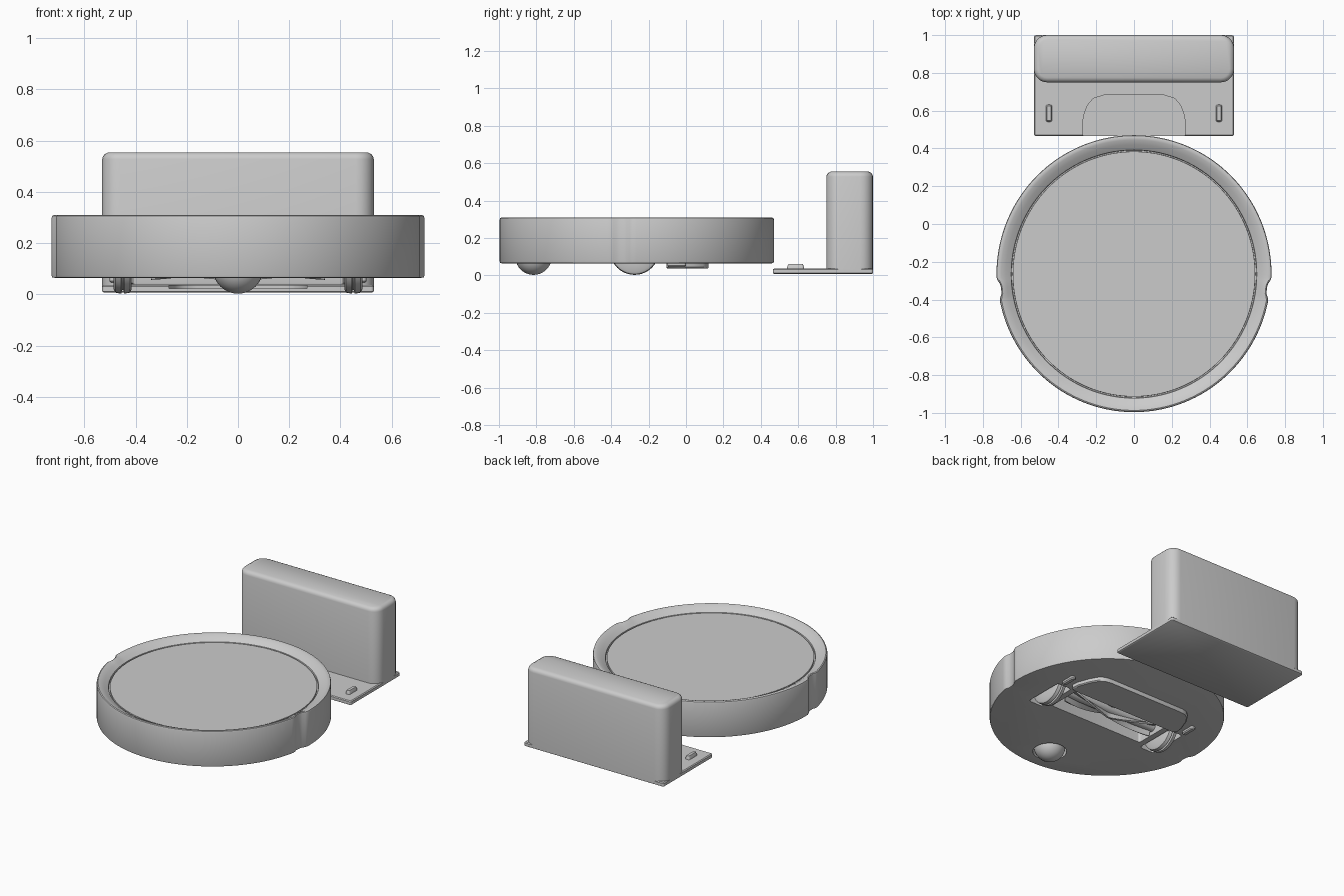
import bpy, bmesh, math
from mathutils import Matrix, Vector

if "Cube" in bpy.data.objects:
    bpy.data.objects.remove(bpy.data.objects["Cube"])

CY = -0.265  # robot centre in y


def finish(name, bm, angle=35):
    bmesh.ops.recalc_face_normals(bm, faces=bm.faces)
    me = bpy.data.meshes.new(name)
    bm.to_mesh(me)
    bm.free()
    ob = bpy.data.objects.new(name, me)
    bpy.context.collection.objects.link(ob)
    smooth(ob, angle)
    return ob


def smooth(ob, angle=35):
    bpy.ops.object.select_all(action='DESELECT')
    ob.select_set(True)
    bpy.context.view_layer.objects.active = ob
    bpy.ops.object.shade_smooth_by_angle(angle=math.radians(angle))


def cut(ob, cutters):
    bpy.context.view_layer.objects.active = ob
    for c in cutters:
        c.hide_render = True
        m = ob.modifiers.new("cut", 'BOOLEAN')
        m.operation = 'DIFFERENCE'
        m.solver = 'EXACT'
        m.object = c
        bpy.ops.object.modifier_apply(modifier=m.name)
        bpy.data.objects.remove(c)
    smooth(ob)


def loft(name, rings, angle=35):
    """Skin a stack of equal-length closed rings and cap both ends."""
    bm = bmesh.new()
    vs = [[bm.verts.new(p) for p in r] for r in rings]
    n = len(vs[0])
    for a, b in zip(vs, vs[1:]):
        for i in range(n):
            bm.faces.new((a[i], a[(i + 1) % n], b[(i + 1) % n], b[i]))
    bm.faces.new(vs[0][::-1])
    bm.faces.new(vs[-1])
    return finish(name, bm, angle)


def rounded(x0, x1, y0, y1, r, seg=5):
    pts = []
    for cx, cy, a0 in ((x1 - r, y1 - r, 0), (x0 + r, y1 - r, 90),
                       (x0 + r, y0 + r, 180), (x1 - r, y0 + r, 270)):
        for k in range(seg + 1):
            a = math.radians(a0 + 90 * k / seg)
            pts.append((cx + r * math.cos(a), cy + r * math.sin(a)))
    return pts


def block(name, x0, x1, y0, y1, r, profile):
    """Rounded rectangle stacked along z; profile = (inset, z)."""
    return loft(name, [[(x, y, z) for x, y in
                        rounded(x0 + d, x1 - d, y0 + d, y1 - d, max(r - d, 0.002))]
                       for d, z in profile])


def panel(name, outline, z0, z1, bevel_edge=None):
    """Symmetric prism from a right-half outline."""
    pts = outline + [(-x, y) for x, y in reversed(outline)]
    cy = sum(p[1] for p in pts) / len(pts)
    rings = [[(x, y, z0) for x, y in pts], [(x, y, z1) for x, y in pts]]
    if bevel_edge:
        s = 1 - bevel_edge
        rings.insert(0, [(x * s, cy + (y - cy) * s, z0 - 0.006) for x, y in pts])
    return loft(name, rings)


def lathe_x(name, profile, cx, cy, cz, n=40):
    """Revolve (x, radius) pairs around an x axis."""
    return loft(name, [[(cx + x, cy + r * math.cos(2 * math.pi * i / n),
                         cz + r * math.sin(2 * math.pi * i / n)) for i in range(n)]
                       for x, r in profile])


# robot body with bumper seam grooves at both sides
def dip(y):
    pts = [(-1.2, 0.004), (-0.40, 0.004), (-0.37, 0.020), (-0.325, 0.020), (-0.29, 0), (1, 0)]
    for (a, u), (b, v) in zip(pts, pts[1:]):
        if a <= y <= b:
            return u + (v - u) * (y - a) / (b - a)
    return 0


rings = []
for inset, z in ((0.012, 0.065), (0.003, 0.067), (0, 0.075), (0, 0.298), (0.003, 0.307),
                 (0.010, 0.310), (0.025, 0.307), (0.050, 0.296), (0.078, 0.278), (0.080, 0.266),
                 (0.086, 0.266), (0.087, 0.277)):
    ring = []
    for i in range(256):
        a = 2 * math.pi * i / 256
        d = inset + dip(CY + 0.73 * math.sin(a)) * max(0, 1 - inset / 0.06)
        ring.append(((0.728 - d) * math.cos(a), CY + (0.735 - d) * math.sin(a), z))
    rings.append(ring)
body = loft("robot_body", rings)

# recesses underneath: wheel wells, brush chamber, caster socket
wells = [block("well", s * 0.45 - 0.055, s * 0.45 + 0.055, -0.415, -0.135, 0.02,
               [(0, -0.1), (0, 0.19)]) for s in (-1, 1)]
wells.append(block("brush_cavity", -0.355, 0.355, -0.37, -0.125, 0.015, [(0, -0.1), (0, 0.19)]))
wells.append(loft("caster_socket", [[(0.105 * math.cos(2 * math.pi * i / 40),
                                      -0.815 + 0.105 * math.sin(2 * math.pi * i / 40), z)
                                     for i in range(40)] for z in (-0.1, 0.17)]))
cut(body, wells)

# drive wheels with a centre groove, axle and contact tabs
for s, side in ((-1, "left"), (1, "right")):
    lathe_x(side + "_wheel", [(-0.035, 0.06), (-0.035, 0.115), (-0.028, 0.128), (-0.006, 0.132),
                              (-0.003, 0.118), (0.003, 0.118), (0.006, 0.132), (0.028, 0.128),
                              (0.035, 0.115), (0.035, 0.06)], s * 0.45, -0.275, 0.135)
    lathe_x(side + "_axle", [(-0.06, 0.025), (0.06, 0.025)], s * 0.45, -0.275, 0.135, 16)
    block(side + "_charging_tab", s * 0.485 - 0.016, s * 0.485 + 0.016, -0.10, 0.0, 0.012,
          [(0.006, 0.045), (0, 0.052), (0, 0.08)])

# caster ball
bm = bmesh.new()
bmesh.ops.create_uvsphere(bm, u_segments=32, v_segments=20, radius=0.098,
                          matrix=Matrix.Translation((0, -0.815, 0.101)))
finish("caster_ball", bm)

# brush roller with twisted fins
lathe_x("brush_roller", [(-0.355, 0.035), (0.355, 0.035)], 0, -0.25, 0.125, 24)
for k in range(4):
    ring_list = []
    for j in range(33):
        x = -0.34 + 0.68 * j / 32
        a = k * math.pi / 2 + abs(x) * 4
        u = Vector((0, math.cos(a), math.sin(a)))
        v = Vector((0, -math.sin(a), math.cos(a))) * 0.006
        c = Vector((x, -0.25, 0.125))
        ring_list.append([c + u * 0.03 - v, c + u * 0.068 - v, c + u * 0.068 + v, c + u * 0.03 + v])
    loft("brush_fin", ring_list)

# raised suction panel under the robot
panel("suction_panel", [(0.41, -0.105), (0.425, -0.09), (0.42, -0.04), (0.39, 0.04),
                        (0.36, 0.09), (0.33, 0.112), (0.29, 0.12)], 0.044, 0.08, 0.02)

# dock base plate with a recessed entry
base = block("dock_base", -0.53, 0.53, 0.465, 1.0, 0.012,
             [(0.006, 0.008), (0, 0.012), (0, 0.032), (0.006, 0.037)])
cut(base, [panel("entry", [(0.27, 0.40), (0.27, 0.55), (0.262, 0.59), (0.245, 0.63),
                           (0.215, 0.665), (0.16, 0.682)], 0.024, 0.2)])

# dock tower
block("dock_tower", -0.53, 0.53, 0.75, 1.0, 0.07,
      [(0, 0.03), (0, 0.528), (0.003, 0.539), (0.010, 0.548), (0.024, 0.555)])

# dock charging contacts
for s, side in ((-1, "left"), (1, "right")):
    block(side + "_dock_contact", s * 0.45 - 0.017, s * 0.45 + 0.017, 0.54, 0.632, 0.012,
          [(0, 0.03), (0.001, 0.045), (0.007, 0.060)])
